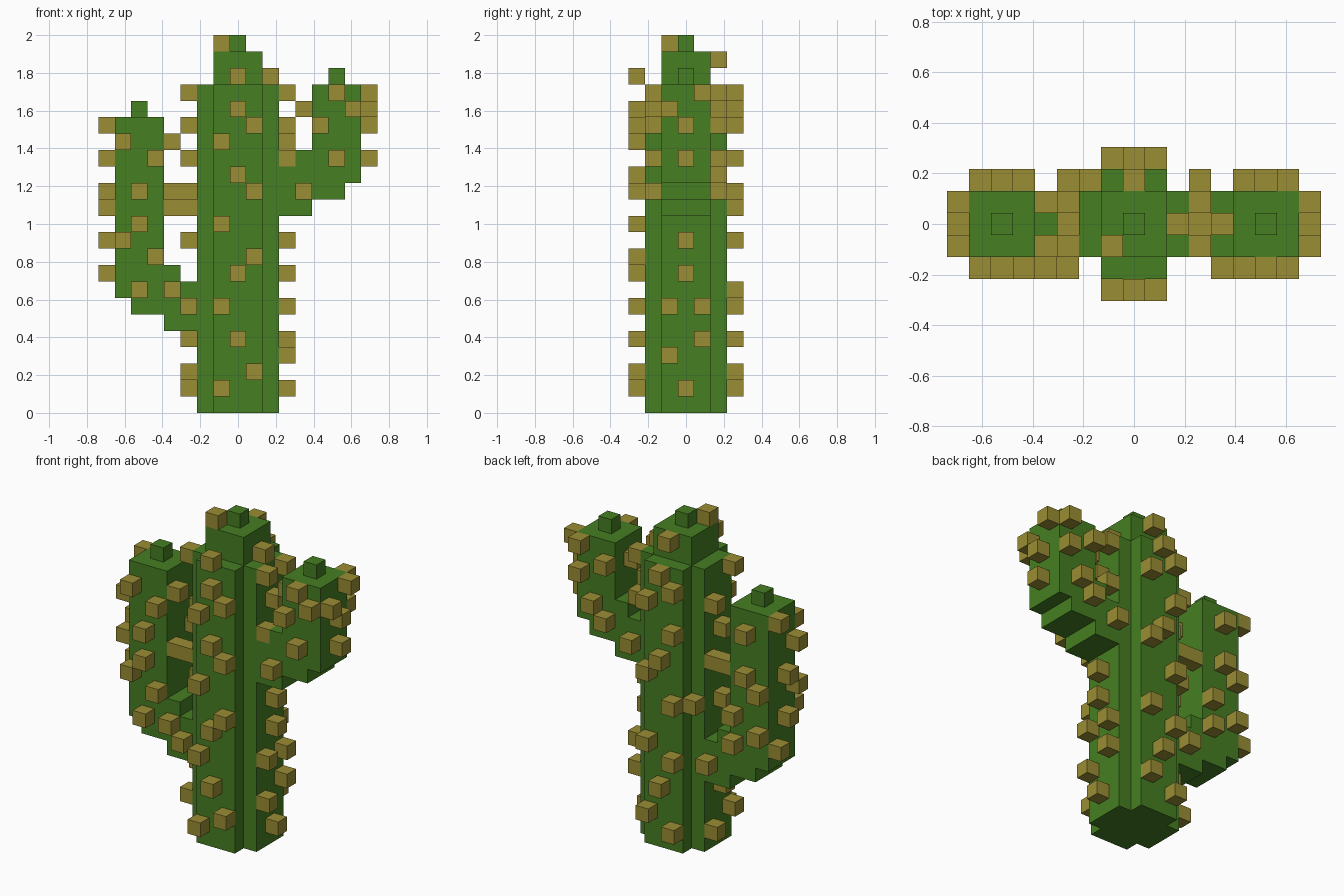
import bpy
import bmesh
from mathutils import Matrix, Vector

cube = bpy.data.objects.get("Cube")
if cube:
    bpy.data.objects.remove(cube, do_unlink=True)

U = 2 / 23  # one block


def material(name, rgb):
    m = bpy.data.materials.new(name)
    m.use_nodes = True
    m.diffuse_color = (*rgb, 1)
    m.node_tree.nodes["Principled BSDF"].inputs["Base Color"].default_value = (*rgb, 1)
    return m


green = material("cactus green", (0.061, 0.209, 0.016))
straw = material("spine straw", (0.328, 0.266, 0.034))


def finish(name, bm, mat):
    bmesh.ops.recalc_face_normals(bm, faces=bm.faces)
    mesh = bpy.data.meshes.new(name)
    bm.to_mesh(mesh)
    bm.free()
    mesh.materials.append(mat)
    ob = bpy.data.objects.new(name, mesh)
    bpy.context.collection.objects.link(ob)
    return ob


def add_box(bm, centre, size):
    """Box in block units; z of the centre is measured from the ground."""
    bmesh.ops.create_cube(bm, size=1, matrix=Matrix.Translation(Vector(centre) * U)
                          @ Matrix.Diagonal((*(Vector(size) * U), 1)))


def box(name, centre, size):
    bm = bmesh.new()
    add_box(bm, centre, size)
    finish(name, bm, green)


def prism(name, points, direction):
    """Extrude a closed outline, given in block units."""
    bm = bmesh.new()
    face = bm.faces.new([bm.verts.new(Vector(p) * U) for p in points])
    ext = bmesh.ops.extrude_face_region(bm, geom=[face])
    verts = [e for e in ext["geom"] if isinstance(e, bmesh.types.BMVert)]
    bmesh.ops.translate(bm, verts=verts, vec=Vector(direction) * U)
    finish(name, bm, green)


def spines(name, cells):
    """One-block spines; a cell is (column, row, layer)."""
    bm = bmesh.new()
    for x, y, z in cells:
        add_box(bm, (x, y, z + 0.5), (1, 1, 1))
    finish(name, bm, straw)


# Trunk with a plus-shaped section, narrower crown and tip
quarter = [(2.5, 1.5), (1.5, 1.5), (1.5, 2.5)]
plus = []
for turn in range(4):
    for px, py in quarter:
        for _ in range(turn):
            px, py = -py, px
        plus.append((px, py, 0))
prism("trunk", plus, (0, 0, 20))
box("trunk_crown", (0, 0, 21), (3, 3, 2))
box("trunk_tip", (0, 0, 22.5), (1, 1, 1))


# Arms: the same stepped elbow at different heights
def arm(name, side, base, top):
    outline = [(2.5, 0), (4.5, 0), (4.5, 1), (6.5, 1), (6.5, 2), (7.5, 2),
               (7.5, top - base), (4.5, top - base), (4.5, 4), (3.5, 4), (3.5, 3), (2.5, 3)]
    prism(name, [(side * x, -1.5, z + base) for x, z in outline], (0, 3, 0))
    box(name + "_tip", (side * 6, 0, top + 0.5), (1, 1, 1))


arm("right_arm", -1, 5, 18)
arm("left_arm", 1, 12, 20)

# Trunk spines, as (offset along face, layer)
trunk_front = [(-1, 1), (1, 2), (0, 4), (-1, 6), (0, 8), (1, 9), (-1, 11), (1, 13),
               (0, 14), (-1, 16), (1, 17), (0, 18), (0, 20)]
trunk_back = [(-1, 1), (1, 2), (0, 4), (-1, 6), (1, 7), (-1, 10), (1, 12), (0, 13),
              (-1, 15), (1, 17), (-1, 18), (0, 19)]
trunk_left = [(0, 1), (-1, 3), (1, 4), (-1, 6), (1, 6), (0, 8), (0, 10), (-1, 15),
              (1, 16), (0, 17), (-1, 19), (1, 19)]
trunk_right = [(1, 1), (-1, 2), (0, 4), (0, 10), (-1, 12), (1, 13), (0, 15), (1, 17), (-1, 19)]
spines("trunk_front_spines", [(a, -3, z) for a, z in trunk_front])
spines("trunk_back_spines", [(a, 3, z) for a, z in trunk_back])
spines("trunk_left_spines", [(3, a, z) for a, z in trunk_left])
spines("trunk_right_spines", [(-3, a, z) for a, z in trunk_right])
spines("crown_spines", [(-1, -1, 22), (2, 0, 20), (0, 2, 21), (-2, 2, 10)])

# Right arm spines
front = [(-7, 16), (-5, 15), (-6, 13), (-6, 11), (-7, 10), (-5, 9), (-6, 7), (-4, 7), (-3, 6)]
back = [(-6, 16), (-6, 13), (-7, 12), (-5, 10), (-7, 9), (-5, 8), (-3, 6)]
outer = [(1, 17), (-1, 15), (0, 13), (-1, 12), (0, 10), (1, 8)]
inner = [(-1, 16), (1, 13), (-1, 12)]
spines("right_arm_front_spines", [(a, -2, z) for a, z in front])
spines("right_arm_back_spines", [(a, 2, z) for a, z in back])
spines("right_arm_outer_spines", [(-8, a, z) for a, z in outer])
spines("right_arm_inner_spines", [(-4, a, z) for a, z in inner])

# Left arm spines
front = [(6, 19), (7, 18), (5, 17), (6, 15), (4, 13)]
back = [(7, 19), (5, 18), (7, 17), (6, 15), (5, 14), (3, 13)]
outer = [(1, 19), (-1, 18), (0, 17), (0, 15)]
spines("left_arm_front_spines", [(a, -2, z) for a, z in front])
spines("left_arm_back_spines", [(a, 2, z) for a, z in back])
spines("left_arm_outer_spines", [(8, a, z) for a, z in outer])
spines("left_arm_inner_spine", [(4, 0, 18)])
